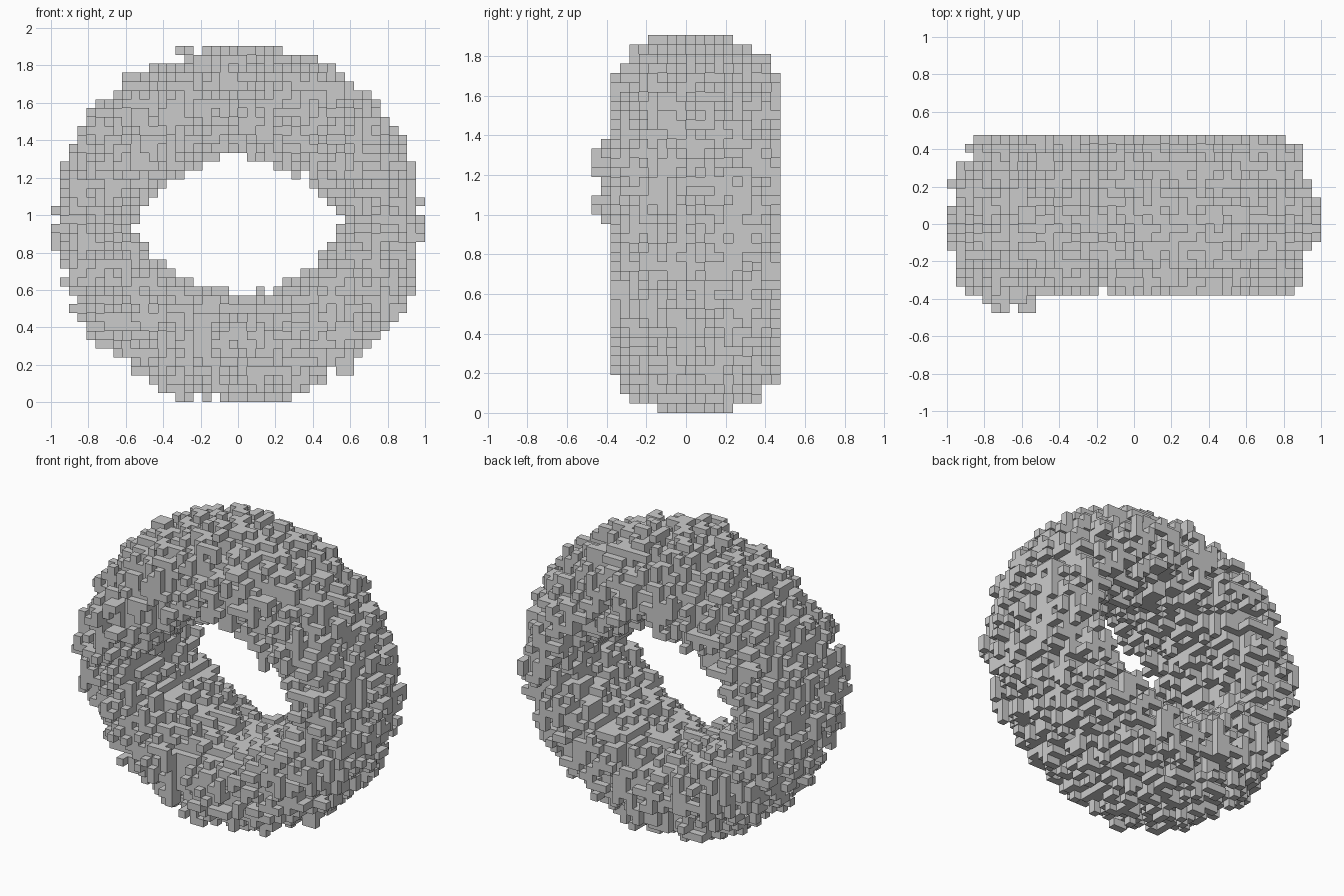
import bpy
import bmesh
import math
import random
from mathutils import Vector

if "Cube" in bpy.data.objects:
    bpy.data.objects.remove(bpy.data.objects["Cube"], do_unlink=True)

random.seed(7)
NX, NY, NZ = 42, 20, 40
SIZE = 2 / NX
MID_Z = NZ * SIZE / 2
AXES = [Vector(a) for a in ((1, 0, 0), (-1, 0, 0), (0, 1, 0),
                            (0, -1, 0), (0, 0, 1), (0, 0, -1))]


def oval_radius(angle, a, b, power):
    return (abs(math.cos(angle) / a) ** power
            + abs(math.sin(angle) / b) ** power) ** (-1 / power)


def is_solid(i, j, k):
    # Thick upright ring with a lemon-shaped hole and a ragged, eroded skin
    x = (i + 0.5) * SIZE - 1
    y = (j + 0.5 - NY / 2) * SIZE
    z = (k + 0.5) * SIZE - MID_Z
    angle = math.atan2(z, x)
    outer = oval_radius(angle, 0.95, 0.92, 2)
    inner = oval_radius(angle, 0.58, 0.405, 1.6)
    # The section is fattest nearer the hole and rounder towards the rim
    crest = inner + 0.42 * (outer - inner)
    reach = math.hypot(x, z) - crest
    u = abs(reach / (outer - crest if reach > 0 else crest - inner))
    v = abs(y - 0.05) / 0.39
    power = 2.05 if reach > 0 else 2.5
    distance = (u ** power + v ** power) ** (1 / power)
    # Slight swelling on one side of the front
    swelling = 0.0
    if y < 0:
        swelling = 0.24 * math.exp(-((x + 0.68) ** 2 + (z - 0.17) ** 2) / 0.08)
    noise = random.uniform(-0.24, 0.24)
    if y < -0.38 and swelling < 0.1:
        return False
    return distance < 1 + noise + swelling


def neighbours(cell):
    return [(tuple(int(c + d) for c, d in zip(cell, a)), a) for a in AXES]


def connected(cells):
    # Keep only the blocks joined to the core of the ring
    start = min(cells, key=lambda c: (abs(c[0] - 36) + abs(c[1] - 10)
                                      + abs(c[2] - 20)))
    found, stack = {start}, [start]
    while stack:
        for other, _ in neighbours(stack.pop()):
            if other in cells and other not in found:
                found.add(other)
                stack.append(other)
    return found


cells = connected({(i, j, k) for i in range(NX) for j in range(NY)
                   for k in range(NZ) if is_solid(i, j, k)})

# Skin: one square for every exposed block side
bm = bmesh.new()
corners = {}


def corner(point):
    key = tuple(round(c) for c in point)
    if key not in corners:
        i, j, k = key
        corners[key] = bm.verts.new((i * SIZE - 1, (j - NY / 2) * SIZE, k * SIZE))
    return corners[key]


for cell in sorted(cells):
    centre = Vector(cell) + Vector((0.5, 0.5, 0.5))
    for other, normal in neighbours(cell):
        if other in cells:
            continue
        side = Vector((normal.y, normal.z, normal.x))
        up = normal.cross(side)
        bm.faces.new([corner(centre + (normal + side * s + up * t) / 2)
                      for s, t in ((-1, -1), (1, -1), (1, 1), (-1, 1))])

mesh = bpy.data.meshes.new("block_ring")
bm.to_mesh(mesh)
bm.free()
ring = bpy.data.objects.new("block_ring", mesh)
bpy.context.collection.objects.link(ring)

# Plain grey
grey = bpy.data.materials.new("light_grey")
grey.use_nodes = True
colour = (0.6, 0.6, 0.6, 1)
grey.diffuse_color = colour
grey.node_tree.nodes["Principled BSDF"].inputs["Base Color"].default_value = colour
mesh.materials.append(grey)
